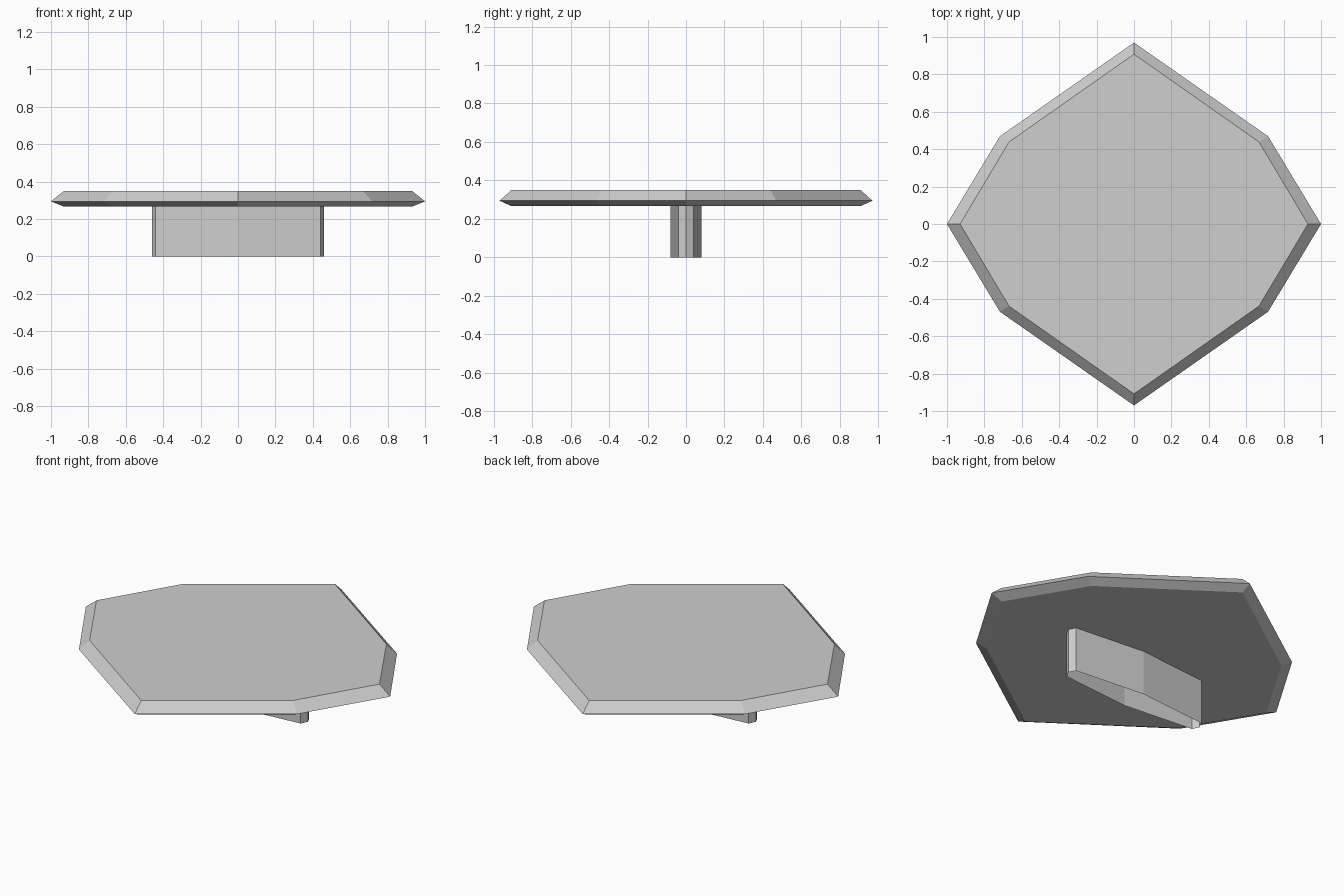
import bpy
import bmesh

if "Cube" in bpy.data.objects:
    bpy.data.objects.remove(bpy.data.objects["Cube"])

grey = bpy.data.materials.new("light grey")
grey.diffuse_color = (0.62, 0.62, 0.62, 1)
grey.use_nodes = True
grey.node_tree.nodes["Principled BSDF"].inputs["Base Color"].default_value = grey.diffuse_color


def octagon(x, y, cx, cy):
    """Counter-clockwise outline from the axis radii and the corner point."""
    return [(x, 0), (cx, cy), (0, y), (-cx, cy),
            (-x, 0), (-cx, -cy), (0, -y), (cx, -cy)]


def loft(name, rings, capped):
    """Skin stacked (outline, height) rings, bottom to top."""
    bm = bmesh.new()
    loops = [[bm.verts.new((x, y, z)) for x, y in outline] for outline, z in rings]
    for low, high in zip(loops, loops[1:]):
        for i in range(len(low)):
            j = (i + 1) % len(low)
            bm.faces.new((low[i], low[j], high[j], high[i]))
    if capped:
        bm.faces.new(loops[0][::-1])
        bm.faces.new(loops[-1])
    mesh = bpy.data.meshes.new(name)
    bm.to_mesh(mesh)
    bm.free()
    mesh.materials.append(grey)
    obj = bpy.data.objects.new(name, mesh)
    bpy.context.collection.objects.link(obj)
    return obj


# Faceted plate with a pointed rim
face = octagon(0.93, 0.908, 0.668, 0.439)
rim = octagon(1.0, 0.97, 0.717, 0.469)
loft("plate", [(face, 0.266), (rim, 0.294), (face, 0.35)], True)

# Narrow support sleeve under the plate, open at the bottom
sleeve = octagon(0.46, 0.08, 0.44, 0.04)
loft("support_sleeve", [(sleeve, 0.0), (sleeve, 0.266)], False)
